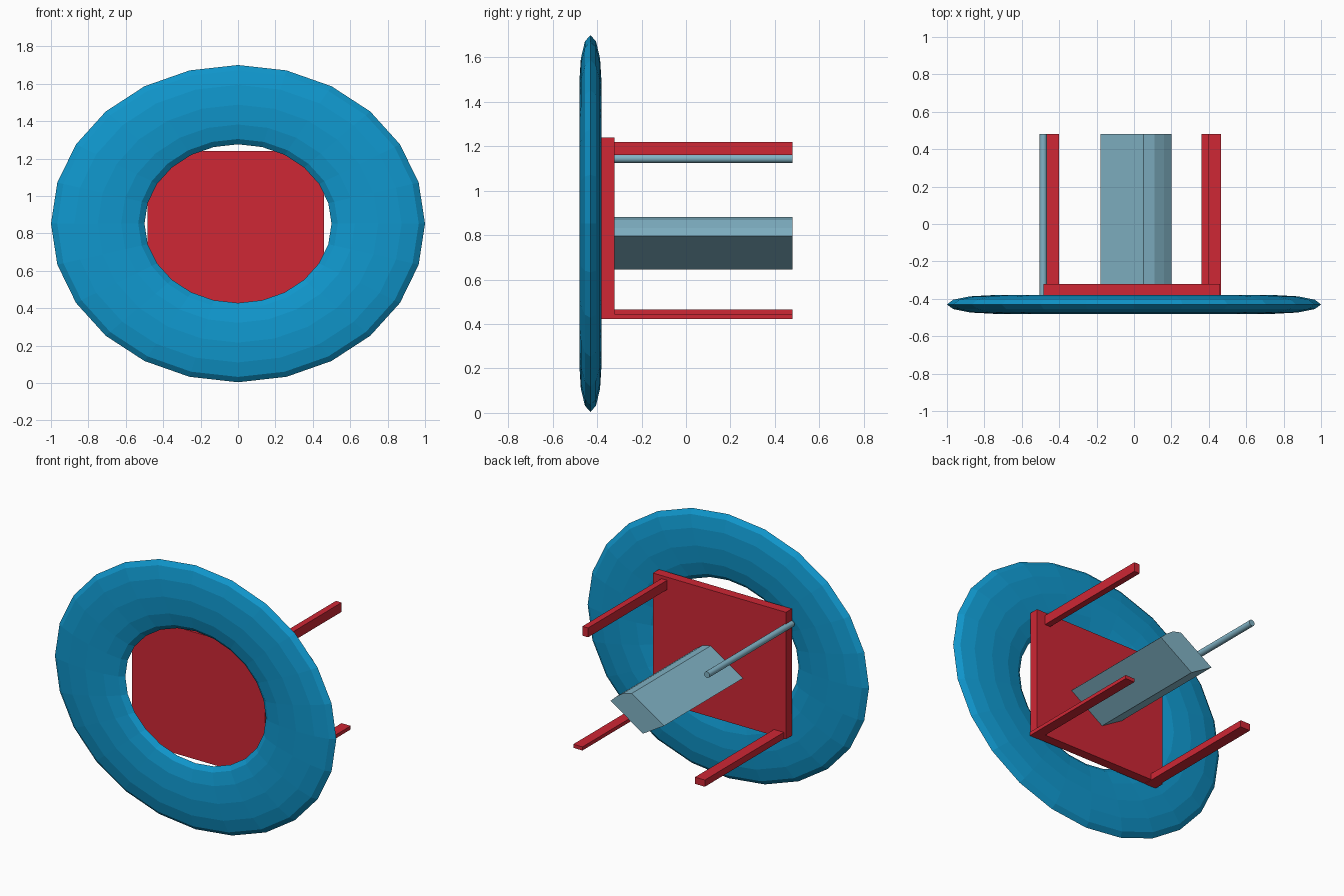
import bpy, bmesh, math

if "Cube" in bpy.data.objects:
    bpy.data.objects.remove(bpy.data.objects["Cube"])

def material(name, rgb):
    m = bpy.data.materials.new(name)
    m.diffuse_color = (*rgb, 1)
    m.use_nodes = True
    m.node_tree.nodes["Principled BSDF"].inputs["Base Color"].default_value = m.diffuse_color
    return m

BLUE = material("ring_blue", (0.005, 0.31, 0.61))
RED = material("frame_red", (0.62, 0.02, 0.035))
PALE = material("pale_blue", (0.22, 0.45, 0.56))

def box(name, x, y, z, mat):
    """Axis-aligned box from (min, max) ranges."""
    bpy.ops.mesh.primitive_cube_add(size=1, location=[sum(r) / 2 for r in (x, y, z)])
    ob = bpy.context.object
    ob.name = name
    ob.scale = [r[1] - r[0] for r in (x, y, z)]
    bpy.ops.object.transform_apply(location=False, rotation=False, scale=True)
    ob.data.materials.append(mat)
    return ob

def extrude_y(name, profile, y0, y1, mat):
    """Extrude an (x, z) outline along y."""
    bm = bmesh.new()
    face = bm.faces.new([bm.verts.new((x, y0, z)) for x, z in profile])
    new = bmesh.ops.extrude_face_region(bm, geom=[face])["geom"]
    bmesh.ops.translate(bm, vec=(0, y1 - y0, 0),
                        verts=[g for g in new if isinstance(g, bmesh.types.BMVert)])
    bmesh.ops.recalc_face_normals(bm, faces=bm.faces)
    me = bpy.data.meshes.new(name)
    bm.to_mesh(me)
    bm.free()
    ob = bpy.data.objects.new(name, me)
    bpy.context.collection.objects.link(ob)
    me.materials.append(mat)
    return ob

# Flattened oval ring at the front
bpy.ops.mesh.primitive_torus_add(major_segments=24, minor_segments=12,
                                 major_radius=0.75, minor_radius=0.25,
                                 location=(0, -0.43, 0.852),
                                 rotation=(math.pi / 2, 0, 0))
ring = bpy.context.object
ring.name = "ring"
ring.scale = (1, 0.848, 0.2)
bpy.ops.object.transform_apply(location=False, rotation=True, scale=True)
ring.data.materials.append(BLUE)

# Plate behind the ring
box("back_plate", (-0.485, 0.46), (-0.382, -0.322), (0.425, 1.24), RED)

# Three bars reaching backwards
box("upper_right_bar", (0.36, 0.40), (-0.33, 0.48), (1.16, 1.22), RED)
box("lower_right_bar", (0.40, 0.465), (-0.38, 0.48), (0.422, 0.445), RED)
box("lower_left_bar", (-0.47, -0.40), (-0.38, 0.48), (0.422, 0.465), RED)

# Thin rod on the plate's left edge
bpy.ops.mesh.primitive_cylinder_add(vertices=16, radius=0.02, depth=0.86,
                                    location=(-0.485, 0.05, 1.145),
                                    rotation=(math.pi / 2, 0, 0))
rod = bpy.context.object
rod.name = "upper_left_rod"
rod.data.materials.append(PALE)
bpy.ops.object.shade_smooth_by_angle(angle=math.radians(40))

# Slanted centre block with a rounded upper side
extrude_y("centre_block",
          [(-0.18, 0.735), (-0.03, 0.645), (0.20, 0.795),
           (0.16, 0.832), (0.11, 0.867), (0.05, 0.882)],
          -0.33, 0.48, PALE)
